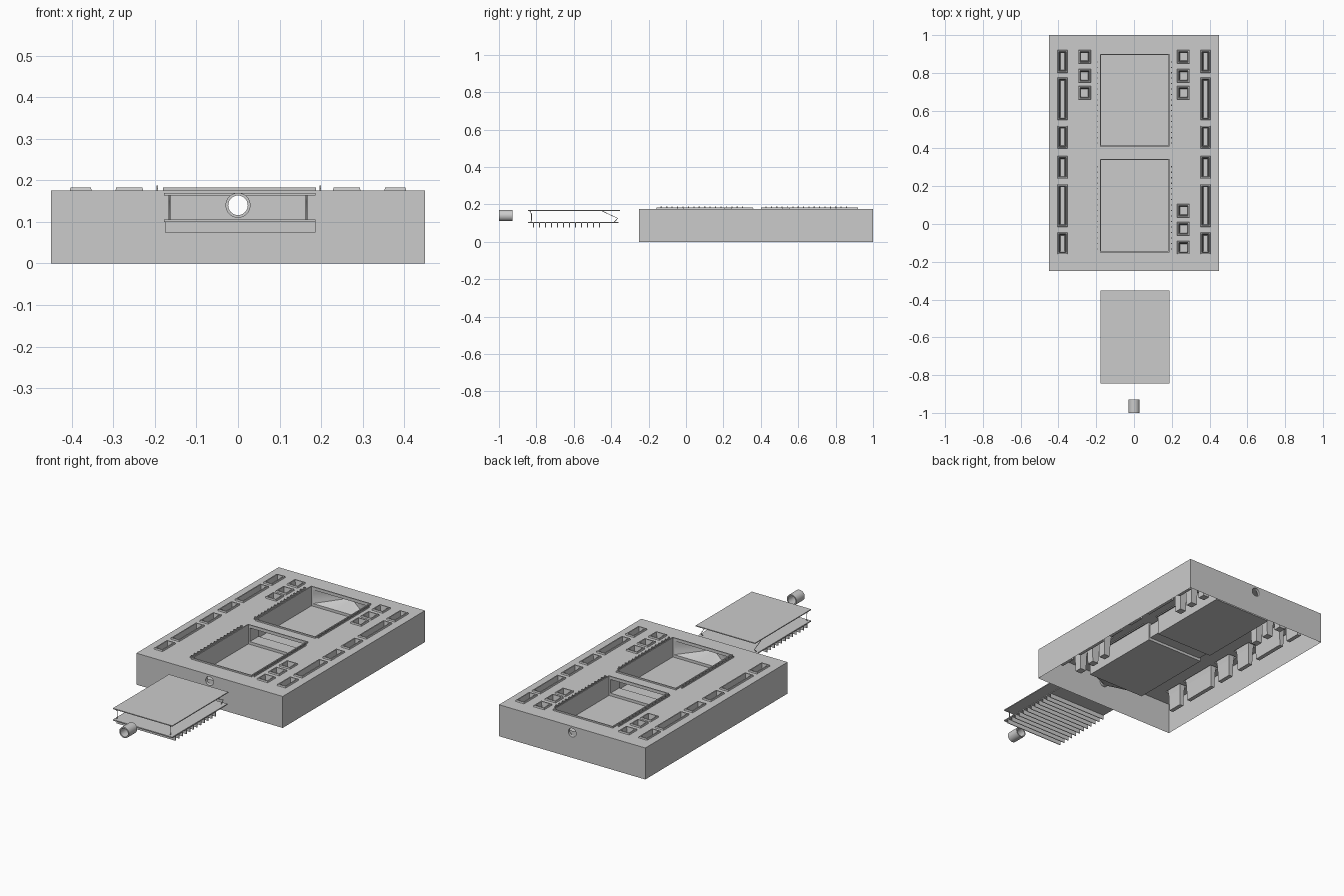
import bpy, bmesh
from math import pi, cos, sin

if "Cube" in bpy.data.objects:
    bpy.data.objects.remove(bpy.data.objects["Cube"])

TOP, RIM, FLOOR = 0.175, 0.183, 0.075
PX = (-0.18, 0.188)                      # pocket x range
POCKETS = [(-0.15, 0.345), (0.41, 0.90)]  # pocket y ranges
HOLE_Z, HOLE_R, N = 0.14, 0.024, 32


def finish(bm, name, smooth=False):
    bmesh.ops.remove_doubles(bm, verts=bm.verts, dist=1e-5)
    bmesh.ops.recalc_face_normals(bm, faces=bm.faces)
    me = bpy.data.meshes.new(name)
    bm.to_mesh(me)
    bm.free()
    ob = bpy.data.objects.new(name, me)
    bpy.context.collection.objects.link(ob)
    if smooth:
        bpy.context.view_layer.objects.active = ob
        ob.select_set(True)
        bpy.ops.object.shade_smooth_by_angle(angle=0.6)
        ob.select_set(False)
    return ob


def fill(bm, loops):
    """Flat sheet bounded by the first loop, with the others as holes."""
    edges = []
    for lp in loops:
        vs = [bm.verts.new(p) for p in lp]
        edges += [bm.edges.new((vs[i - 1], vs[i])) for i in range(len(vs))]
    bmesh.ops.triangle_fill(bm, edges=edges, use_beauty=True, use_dissolve=False)


def loft(bm, loops, cap=False, closed=False):
    rings = [[bm.verts.new(p) for p in lp] for lp in loops]
    pairs = list(zip(rings, rings[1:])) + ([(rings[-1], rings[0])] if closed else [])
    for a, b in pairs:
        for i in range(len(a)):
            bm.faces.new((a[i - 1], a[i], b[i], b[i - 1]))
    if cap:
        bm.faces.new(rings[-1])


def flat(x0, x1, y0, y1, z, d=0.0):
    return [(x0 + d, y0 + d, z), (x1 - d, y0 + d, z), (x1 - d, y1 - d, z), (x0 + d, y1 - d, z)]


def upright(x0, x1, y, z0, z1):
    return [(x0, y, z0), (x1, y, z0), (x1, y, z1), (x0, y, z1)]


def circle(y, r):
    return [(r * cos(2 * pi * i / N), y, HOLE_Z + r * sin(2 * pi * i / N)) for i in range(N)]


def port(y, x0, x1, z0, z1):
    """Rectangle sampled with the same number of points as the round hole."""
    out = []
    for i in range(N):
        c, s = cos(2 * pi * i / N), sin(2 * pi * i / N)
        m = max(abs(c), abs(s))
        out.append(((x0 + x1) / 2 + c / m * (x1 - x0) / 2, y, (z0 + z1) / 2 + s / m * (z1 - z0) / 2))
    return out


def box(bm, x0, x1, y0, y1, z0, z1):
    lo, hi = flat(x0, x1, y0, y1, z0), flat(x0, x1, y0, y1, z1)
    loft(bm, [lo, hi], cap=True)
    bm.faces.new([bm.verts.new(p) for p in lo])


# well footprints, left and right
outer_y = [(-0.16, -0.045), (-0.015, 0.21), (0.24, 0.36), (0.40, 0.52), (0.55, 0.775), (0.80, 0.92)]
inner_y = [(0.66, 0.73), (0.75, 0.82), (0.85, 0.92)]
low_y = [(-0.16, -0.09), (-0.06, 0.01), (0.035, 0.105)]
wells = []
for s in (-1, 1):
    x = sorted((s * 0.352, s * 0.405))
    wells += [(*x, *y) for y in outer_y]
    x = sorted((s * 0.228, s * 0.295))
    wells += [(*x, *y) for y in inner_y + (low_y if s > 0 else [])]

# housing: thin shell, open below
bm = bmesh.new()
holes = [flat(*w, TOP) for w in wells] + [flat(*PX, *p, TOP) for p in POCKETS]
fill(bm, [flat(-0.45, 0.45, -0.25, 1, TOP)] + holes)
for y in (-0.25, 1.0):
    fill(bm, [upright(-0.45, 0.45, y, 0, TOP), circle(y, HOLE_R)])
for x in (-0.45, 0.45):
    bm.faces.new([bm.verts.new(p) for p in
                  [(x, -0.25, 0), (x, 1, 0), (x, 1, TOP), (x, -0.25, TOP)]])
finish(bm, "housing")

# wells with raised rims and tapered, closed tubes
bm = bmesh.new()
for w in wells:
    loft(bm, [flat(*w, TOP), flat(*w, RIM, 0.002), flat(*w, RIM, 0.008),
              flat(*w, 0.15, 0.012), flat(*w, 0.06, 0.015)], cap=True)
finish(bm, "wells")

# pockets with rims, floors and windows in the end walls
OPEN = (PX[0] + 0.015, PX[1] - 0.015, 0.09, 0.166)
bm = bmesh.new()
for p in POCKETS:
    a, b = (PX[0] + 0.006, PX[1] - 0.006), (p[0] + 0.006, p[1] - 0.006)
    loft(bm, [flat(*PX, *p, TOP), flat(*PX, *p, RIM), flat(*a, *b, RIM), flat(*a, *b, TOP)])
    bm.faces.new([bm.verts.new(v) for v in flat(*a, *b, FLOOR)])
    for y in b:
        fill(bm, [upright(*a, y, FLOOR, TOP), port(y, *OPEN)])
    for x in a:
        bm.faces.new([bm.verts.new(v) for v in
                      [(x, b[0], FLOOR), (x, b[1], FLOOR), (x, b[1], TOP), (x, b[0], TOP)]])
finish(bm, "pockets")

# funnels from the round ports, and the duct joining the pockets
bm = bmesh.new()
loft(bm, [port(-0.144, *OPEN), circle(-0.235, HOLE_R), circle(-0.25, HOLE_R)])
loft(bm, [port(0.894, *OPEN), circle(0.985, HOLE_R), circle(1.0, HOLE_R)])
loft(bm, [port(0.339, *OPEN), port(0.416, *OPEN)])
finish(bm, "ducts")

# toothed rails beside the pockets
bm = bmesh.new()
for y0, y1 in POCKETS:
    for x, d in ((-0.194, 0.02), (0.198, -0.02)):
        box(bm, x - 0.002, x + 0.002, y0 + 0.01, y1 - 0.03, TOP - 0.005, 0.182)
        for i in range(16):
            y = y0 + 0.015 + i * (y1 - y0 - 0.06) / 15
            box(bm, x - 0.002, x + 0.002, y, y + 0.006, 0.182, 0.188)
finish(bm, "pocket_rails")

# cartridge plates
CX = (-0.178, 0.187)
bm = bmesh.new()
box(bm, *CX, -0.845, -0.352, 0.164, 0.169)
finish(bm, "cartridge_lid")
bm = bmesh.new()
box(bm, *CX, -0.845, -0.36, 0.1, 0.106)
finish(bm, "cartridge_base")

# cooling fins
bm = bmesh.new()
for i in range(12):
    y = -0.815 + i * 0.032
    box(bm, CX[0] + 0.002, CX[1], y - 0.002, y + 0.002, FLOOR, 0.1)
finish(bm, "cooling_fins")

# bent wire clips between the plates
front = [(-0.83, 0.104), (-0.826, 0.115), (-0.826, 0.15), (-0.835, 0.16), (-0.83, 0.165)]
back = [(-0.45, 0.165), (-0.43, 0.156), (-0.365, 0.125), (-0.385, 0.104)]
for end, path in (("front", front), ("back", back)):
    for side, x in (("left", -0.165), ("right", 0.165)):
        name = f"wire_clip_{end}_{side}"
        cu = bpy.data.curves.new(name, 'CURVE')
        cu.dimensions = '3D'
        cu.bevel_depth, cu.bevel_resolution, cu.use_fill_caps = 0.002, 1, True
        sp = cu.splines.new('POLY')
        sp.points.add(len(path) - 1)
        for pt, (y, z) in zip(sp.points, path):
            pt.co = (x, y, z, 1)
        bpy.context.collection.objects.link(bpy.data.objects.new(name, cu))

# hose fitting
bm = bmesh.new()
loft(bm, [circle(-1.0, 0.03), circle(-0.928, 0.03), circle(-0.928, 0.0235), circle(-1.0, 0.0235)],
     closed=True)
finish(bm, "hose_fitting", smooth=True)
